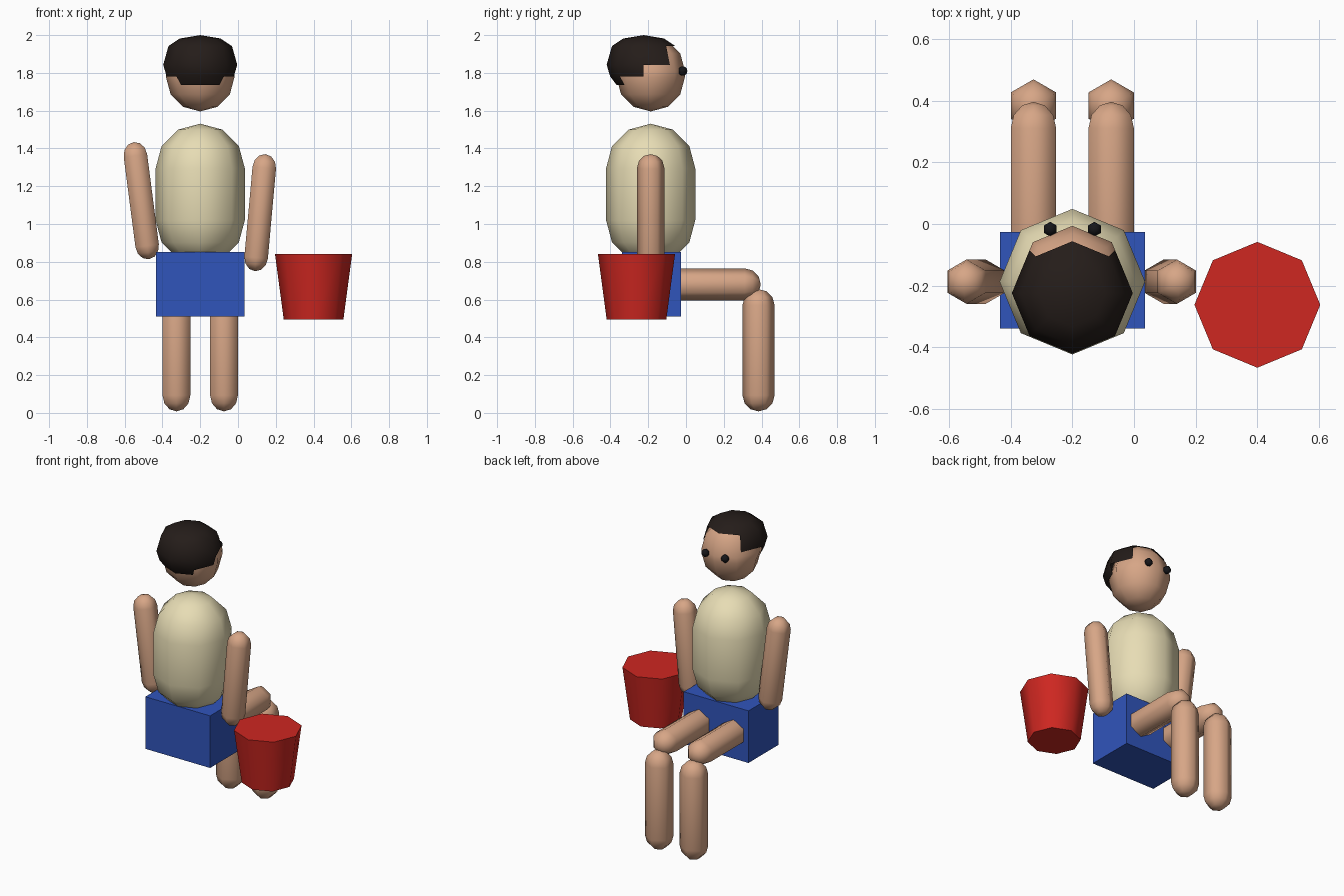
import bpy, bmesh, math
from mathutils import Vector

if "Cube" in bpy.data.objects:
    bpy.data.objects.remove(bpy.data.objects["Cube"])


def material(name, rgb):
    m = bpy.data.materials.new(name)
    m.diffuse_color = (*rgb, 1)
    m.use_nodes = True
    m.node_tree.nodes["Principled BSDF"].inputs["Base Color"].default_value = m.diffuse_color
    return m


SKIN = material("skin", (0.68, 0.38, 0.24))
SHIRT = material("cream", (0.80, 0.72, 0.46))
BLUE = material("blue", (0.03, 0.09, 0.50))
RED = material("red", (0.62, 0.02, 0.015))
HAIR = material("dark_brown", (0.018, 0.012, 0.010))
BLACK = material("black", (0.008, 0.008, 0.010))


def lathe(name, mat, profile, n, origin, axis=(0, 0, 1), ref=(0, -1, 0), angle=80, limits=None):
    """Rings of n corners along an axis; the first corner points to ref.
    limits = how many faces to keep per band on each side of ref."""
    origin, w, u = Vector(origin), Vector(axis).normalized(), Vector(ref).normalized()
    v = w.cross(u)
    bm = bmesh.new()
    rings = []
    for r, h in profile:
        count = n if r > 0 else 1
        rings.append([bm.verts.new(origin + w * h + r * (u * math.cos(t) + v * math.sin(t)))
                      for t in (2 * math.pi * i / n for i in range(count))])
    for k, (a, b) in enumerate(zip(rings, rings[1:])):
        for j in range(n):
            if limits and min(j, n - 1 - j) >= limits[k]:
                continue
            i = (j + 1) % n
            corners = [a[j % len(a)], a[i % len(a)], b[i % len(b)], b[j % len(b)]]
            bm.faces.new(list(dict.fromkeys(corners)))
    if not limits:
        for ring in (rings[0], rings[-1]):
            if len(ring) > 1:
                bm.faces.new(ring)
    bmesh.ops.delete(bm, geom=[p for p in bm.verts if not p.link_faces], context='VERTS')
    bmesh.ops.recalc_face_normals(bm, faces=bm.faces[:])
    if limits:
        # an open shell: make sure it faces outwards
        mid = origin + w * profile[1][1]
        if sum((f.calc_center_median() - mid).dot(f.normal) for f in bm.faces) < 0:
            bmesh.ops.reverse_faces(bm, faces=bm.faces[:])
    me = bpy.data.meshes.new(name)
    bm.to_mesh(me)
    bm.free()
    me.materials.append(mat)
    ob = bpy.data.objects.new(name, me)
    bpy.context.collection.objects.link(ob)
    bpy.ops.object.select_all(action='DESELECT')
    ob.select_set(True)
    bpy.context.view_layer.objects.active = ob
    bpy.ops.object.shade_smooth_by_angle(angle=math.radians(angle))
    return ob


def capsule(name, mat, a, b, r, n, ref=(0, -1, 0)):
    """Rounded rod whose end-sphere centres are a and b."""
    a, b = Vector(a), Vector(b)
    length = (b - a).length
    low = [(r * math.cos(t), -r * math.sin(t)) for t in (math.pi / 3, math.pi / 6, 0)]
    high = [(x, length - h) for x, h in reversed(low)]
    profile = [(0, -r)] + low + high + [(0, length + r)]
    return lathe(name, mat, profile, n, a, b - a, ref)


CX, CY = -0.2, -0.187

# Torso and head
capsule("torso", SHIRT, (CX, CY, 1.02), (CX, CY, 1.295), 0.236, 8)
capsule("head", SKIN, (CX, CY, 1.777), (CX, CY, 1.812), 0.181, 8)

# Hair cap: open shell, longer at the back
lathe("hair", HAIR,
      [(0, 2.0), (0.108, 1.982), (0.168, 1.942), (0.196, 1.843), (0.178, 1.782), (0.143, 1.735)],
      8, (CX, -0.224, 0), limits=[4, 4, 3, 2, 1])

# Shorts
bpy.ops.mesh.primitive_cube_add(size=1, location=(CX, -0.183, 0.68))
shorts = bpy.context.object
shorts.name = "shorts"
shorts.scale = (0.47, 0.313, 0.342)
shorts.data.materials.append(BLUE)

# Legs and eyes, one per side
for side, s in (("left", 1), ("right", -1)):
    x = CX + s * 0.126
    capsule(side + "_thigh", SKIN, (x, -0.165, 0.68), (x, 0.311, 0.68), 0.085, 6, (0, 0, 1))
    capsule(side + "_shin", SKIN, (x, 0.384, 0.093), (x, 0.384, 0.57), 0.085, 6)
    ex = CX + s * 0.0715
    capsule(side + "_eye", BLACK, (ex, -0.017, 1.809), (ex, -0.017, 1.811), 0.024, 6)

# Arms, slightly splayed
capsule("right_arm", SKIN, (-0.481, CY, 0.885), (-0.543, CY, 1.362), 0.072, 6)
capsule("left_arm", SKIN, (0.096, CY, 0.822), (0.139, CY, 1.298), 0.072, 6)

# Bucket
lathe("bucket", RED, [(0.158, 0.495), (0.204, 0.84)], 8, (0.4, -0.262, 0), angle=50)
